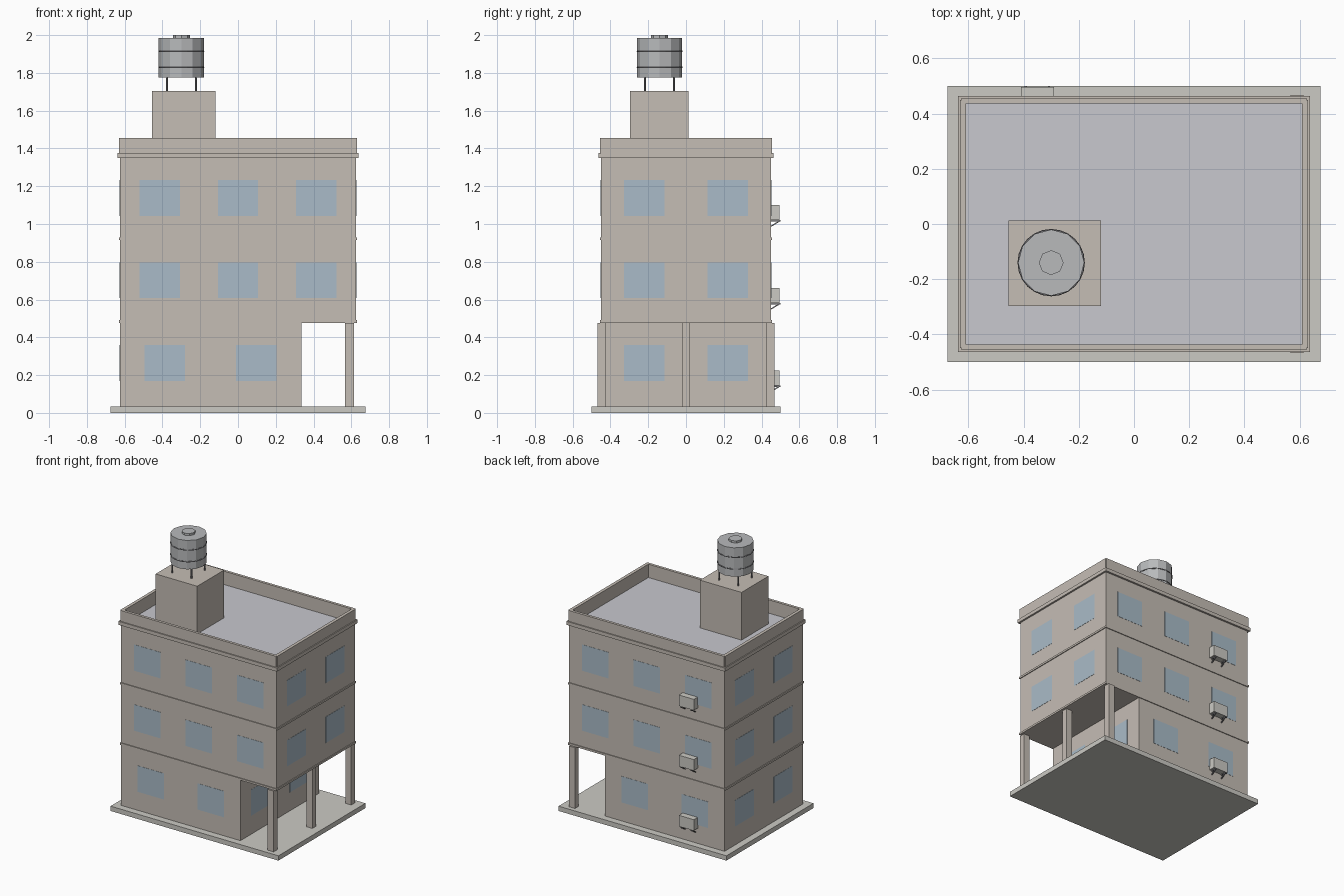
import bpy, math

if "Cube" in bpy.data.objects:
    bpy.data.objects.remove(bpy.data.objects["Cube"])


def mat(name, r, g, b):
    m = bpy.data.materials.new(name)
    m.diffuse_color = (r, g, b, 1)
    m.use_nodes = True
    m.node_tree.nodes["Principled BSDF"].inputs["Base Color"].default_value = m.diffuse_color
    return m


WALL = mat("plaster", 0.56, 0.51, 0.46)
STONE = mat("concrete", 0.60, 0.59, 0.55)
GLASS = mat("glass", 0.40, 0.50, 0.58)
ROOF = mat("roofing", 0.58, 0.58, 0.62)
METAL = mat("metal", 0.48, 0.49, 0.50)
DARK = mat("dark_metal", 0.2, 0.2, 0.21)


def box(name, x, y, z, m):
    """Box from (min, max) ranges."""
    bpy.ops.mesh.primitive_cube_add(size=1, location=[sum(r) / 2 for r in (x, y, z)])
    o = bpy.context.object
    o.name = name
    for v in o.data.vertices:
        for i, r in enumerate((x, y, z)):
            v.co[i] *= r[1] - r[0]
    o.data.materials.append(m)
    return o


def cyl(name, x, y, z0, z1, r, n, m):
    bpy.ops.mesh.primitive_cylinder_add(vertices=n, radius=r, depth=z1 - z0,
                                        location=(x, y, (z0 + z1) / 2))
    o = bpy.context.object
    o.name = name
    o.data.materials.append(m)
    return o


# plinth and storeys
box("plinth", (-.675, .675), (-.5, .5), (0, .035), STONE)
box("ground_floor", (-.625, .335), (-.45, .45), (.035, .477), WALL)
box("upper_floors", (-.625, .625), (-.45, .45), (.477, 1.352), WALL)
box("roof_deck", (-.608, .608), (-.436, .436), (1.35, 1.358), ROOF)

# floor bands and carport columns
for z in (.477, .915):
    box("floor_band", (-.631, .631), (-.456, .456), (z, z + .014), WALL)
for y in (-.446, 0, .446):
    box("carport_column", (.566, .614), (y - .022, y + .022), (.035, .477), WALL)

# cornice frame and parapet, open at the outer corners
for s in (-1, 1):
    def rng(a, b):
        return tuple(sorted((s * a, s * b)))
    box("cornice_long", (-.638, .638), rng(.436, .464), (1.35, 1.376), WALL)
    box("cornice_short", rng(.608, .638), (-.436, .436), (1.35, 1.376), WALL)
    box("parapet_long", (-.625, .625), rng(.436, .456), (1.376, 1.455), WALL)
    box("parapet_short", rng(.608, .631), (-.45, .45), (1.376, 1.455), WALL)

# windows: flush panes on all four sides
T, HW = .0015, .107
for floor, z in enumerate((.17, .607, 1.043)):
    zr = (z, z + .19)
    for x in ((-.387, .097) if floor == 0 else (-.415, 0, .415)):
        for y in (-.45, .45):
            box("window", (x - HW, x + HW), (y - T, y + T), zr, GLASS)
    for y in (-.222, .222):
        for x in (-.625, .335 if floor == 0 else .625):
            box("window", (x - T, x + T), (y - HW, y + HW), zr, GLASS)

# air conditioners with strut brackets on the back wall
for z in (.145, .582, 1.02):
    box("air_conditioner", (-.41, -.29), (.44, .496), (z, z + .08), STONE)
    for x in (-.392, -.308):
        box("bracket_arm", (x - .004, x + .004), (.45, .5), (z - .007, z), DARK)
        o = box("bracket_strut", (x - .004, x + .004), (-.027, .027), (-.003, .003), DARK)
        o.location = (x, .473, z - .018)
        o.rotation_euler.x = math.atan2(.028, .046)

# stair head and water tank
CX, CY = -.3, -.14
box("stair_head", (-.455, -.12), (-.297, .012), (1.352, 1.705), WALL)
for sx in (-1, 1):
    for sy in (-1, 1):
        cyl("tank_leg", CX + sx * .077, CY + sy * .077, 1.705, 1.778, .006, 6, DARK)
cyl("water_tank", CX, CY, 1.775, 1.985, .12, 12, METAL)
cyl("tank_lid", CX, CY, 1.985, 2.0, .045, 8, METAL)
for z in (1.83, 1.915):
    bpy.ops.mesh.primitive_torus_add(location=(CX, CY, z), major_radius=.118, minor_radius=.004,
                                     major_segments=24, minor_segments=6)
    bpy.context.object.name = "tank_hoop"
    bpy.context.object.data.materials.append(DARK)
